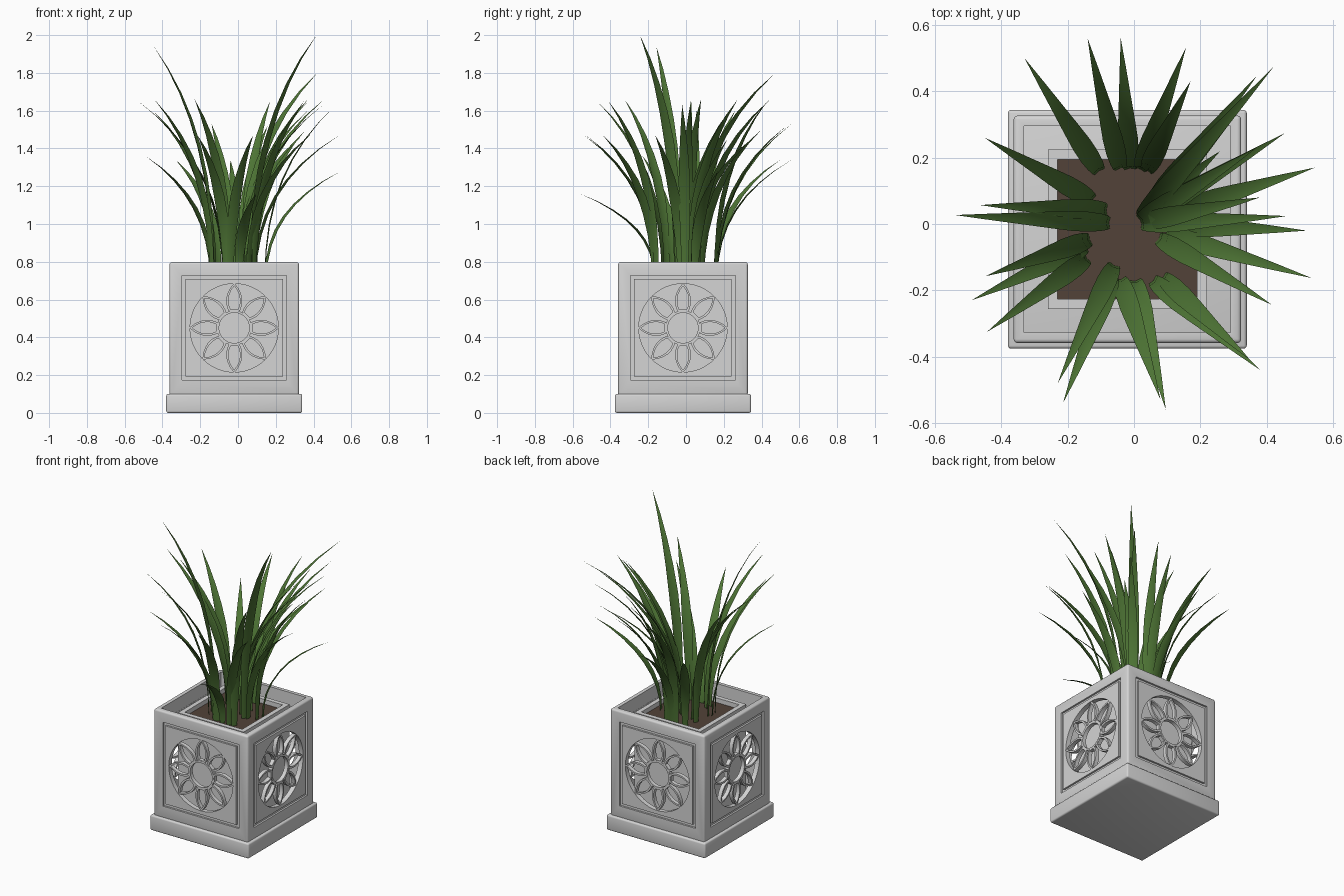
import bpy, bmesh, math
from mathutils import Vector, Matrix

if "Cube" in bpy.data.objects:
    bpy.data.objects.remove(bpy.data.objects["Cube"])

CX, CY = -0.02, -0.016          # planter centre
HALF, WALL, MID = 0.343, 0.032, 0.45


def material(name, rgb):
    m = bpy.data.materials.new(name)
    m.diffuse_color = (*rgb, 1)
    m.use_nodes = True
    m.node_tree.nodes["Principled BSDF"].inputs["Base Color"].default_value = m.diffuse_color
    return m


STONE = material("pale stone", (0.66, 0.66, 0.66))
SOIL = material("brown soil", (0.085, 0.055, 0.04))
LEAF = material("leaf green", (0.075, 0.175, 0.035))


def add(name, mesh, mat):
    ob = bpy.data.objects.new(name, mesh)
    bpy.context.collection.objects.link(ob)
    if mat and not mesh.materials:
        mesh.materials.append(mat)
    return ob


def box(name, hx, hy, z0, z1, mat, bevel=0):
    bm = bmesh.new()
    bmesh.ops.create_cube(bm, size=1)
    for v in bm.verts:
        v.co = (CX + v.co.x * 2 * hx, CY + v.co.y * 2 * hy,
                z0 + (v.co.z + 0.5) * (z1 - z0))
    if bevel:
        bmesh.ops.bevel(bm, geom=bm.edges[:], offset=bevel, segments=3,
                        profile=0.5, affect='EDGES')
    me = bpy.data.meshes.new(name)
    bm.to_mesh(me)
    bm.free()
    return add(name, me, mat)


def hollow(ob, *cutters):
    for c in cutters:
        c.hide_render = True
        mod = ob.modifiers.new("cut", 'BOOLEAN')
        mod.operation, mod.solver, mod.object = 'DIFFERENCE', 'EXACT', c
    dg = bpy.context.evaluated_depsgraph_get()
    me = bpy.data.meshes.new_from_object(ob.evaluated_get(dg))
    ob.modifiers.clear()
    ob.data = me
    for c in cutters:
        bpy.data.objects.remove(c)


def plate(name, outlines, thick):
    """Flat plate from nested closed outlines (even-odd holes)."""
    cu = bpy.data.curves.new(name, 'CURVE')
    cu.dimensions, cu.fill_mode, cu.extrude = '2D', 'BOTH', thick / 2
    for pts in outlines:
        sp = cu.splines.new('POLY')
        sp.points.add(len(pts) - 1)
        for p, (x, y) in zip(sp.points, pts):
            p.co = (x, y, 0, 1)
        sp.use_cyclic_u = True
    tmp = bpy.data.objects.new(name, cu)
    bpy.context.collection.objects.link(tmp)
    dg = bpy.context.evaluated_depsgraph_get()
    me = bpy.data.meshes.new_from_object(tmp.evaluated_get(dg))
    bpy.data.objects.remove(tmp)
    return me


def on_four_sides(name, mesh, thick, recess=0.0):
    for k, side in enumerate(("front", "right", "back", "left")):
        ob = add(f"{side}_{name}", mesh, STONE)
        ob.matrix_world = (Matrix.Translation((CX, CY, 0))
                           @ Matrix.Rotation(k * math.pi / 2, 4, 'Z')
                           @ Matrix.Translation((0, -HALF + recess + thick / 2, MID))
                           @ Matrix.Rotation(math.pi / 2, 4, 'X'))


def square(h):
    return [(-h, -h), (h, -h), (h, h), (-h, h)]


def circle(r, n=48):
    return [(r * math.cos(2 * math.pi * i / n), r * math.sin(2 * math.pi * i / n))
            for i in range(n)]


def petal(profile, ang):
    pts = [(r, w) for r, w in profile] + [(r, -w) for r, w in reversed(profile[:-1])]
    c, s = math.cos(ang), math.sin(ang)
    return [(x * c - y * s, x * s + y * c) for x, y in pts]


# plinth and hollow outer body with a square window on each side
box("plinth", 0.36, 0.36, 0, 0.10, STONE, 0.01)
body = box("outer_body", HALF, HALF, 0.09, 0.798, STONE, 0.012)
hollow(body,
       box("cut_inside", HALF - WALL, HALF - WALL, 0, 1, None),
       box("cut_x", 1, 0.277, MID - 0.277, MID + 0.277, None),
       box("cut_y", 0.277, 1, MID - 0.277, MID + 0.277, None))

# panels: recessed groove strip, pierced panel, flower ring and petals
on_four_sides("groove", plate("groove", [square(0.277), square(0.25)], 0.018), 0.018, 0.012)
on_four_sides("panel", plate("panel", [square(0.258), circle(0.234)], 0.031), 0.031)
on_four_sides("flower_ring", plate("flower_ring", [circle(0.092), circle(0.08)], 0.026), 0.026, 0.003)
OUTER = [(.089, .029), (.105, .036), (.13, .042), (.155, .042), (.18, .036), (.21, .022), (.238, 0)]
INNER = [(.097, .019), (.11, .025), (.13, .030), (.155, .030), (.18, .025), (.203, .014), (.222, 0)]
petals = [petal(p, i * math.pi / 4) for i in range(8) for p in (OUTER, INNER)]
on_four_sides("flower_petals", plate("flower_petals", petals, 0.026), 0.026, 0.004)

# inner pot and soil
pot = box("inner_pot", 0.24, 0.24, 0.09, 0.76, STONE)
hollow(pot, box("cut_pot", 0.21, 0.21, 0.66, 1, None))
box("soil", 0.21, 0.21, 0.65, 0.73, SOIL)

# grass blades: tip x, y, z, root as a fraction of the tip offset, optional root swing
BLADES = [
    (-.33, .50, 1.34, .32), (-.14, .56, 1.53, .30), (-.04, .56, 1.34, .30),
    (.157, .533, 1.52, .30, 10), (.17, .43, 1.65, .36, 8), (.42, .473, 1.80, .05),
    (.37, .446, 1.66, .15), (.455, .274, 1.66, .10), (.37, .23, 1.60, .05),
    (.545, .17, 1.28, .28), (.38, .08, 1.66, .08), (.46, .024, 1.64, .05),
    (.52, -.02, 1.63, .28), (.536, -.163, 1.47, .18), (.416, -.244, 2.0, .18),
    (.38, -.44, 1.47, .31, -22), (.35, -.41, 1.65, .34, -12), (.096, -.56, 1.16, .30, -8),
    (.08, -.53, 1.47, .32, -22), (-.214, -.54, 1.47, .30), (-.23, -.48, 1.66, .26),
    (-.443, -.325, 1.66, .32), (-.49, -.23, 1.36, .30), (-.446, -.157, 1.94, .30),
    (-.54, .027, 1.66, .14), (-.464, .057, 1.60, .20, -20), (-.45, .26, 1.60, .28),
    (.33, .36, 1.46, .08), (.36, .40, 1.50, .22), (.26, .22, 1.45, .2),
]
WIDTH = [.016, .021, .026, .030, .030, .025, .018, .010, 0]
bm = bmesh.new()
N = len(WIDTH) - 1
for tx, ty, tz, k, *swing in BLADES:
    tip = Vector((tx, ty, 0))
    root = Matrix.Rotation(math.radians(sum(swing)), 3, 'Z') @ (tip * k)
    reach = tip - root
    out = reach.normalized()
    side = Vector((-out.y, out.x, 0))
    z0 = 0.72
    rows = []
    for i, w in enumerate(WIDTH):
        t = i / N
        rise = tz - z0
        mid = root + reach * t * t + Vector((0, 0, z0 + rise * (1.25 * t - 0.25 * t * t)))
        tan = reach * 2 * t + Vector((0, 0, rise * (1.25 - 0.5 * t)))
        up = tan.cross(side).normalized()
        if up.dot(out) > 0:
            up = -up
        if w:
            fold = up * w * 0.25
            rows.append([bm.verts.new(mid - side * w + fold), bm.verts.new(mid),
                         bm.verts.new(mid + side * w + fold)])
        else:
            rows.append([bm.verts.new(mid)])
    for a, b in zip(rows, rows[1:]):
        for j in (0, 1):
            if len(b) == 3:
                bm.faces.new((a[j + 1], a[j], b[j], b[j + 1]))
            else:
                bm.faces.new((a[j + 1], a[j], b[0]))
# blades face up and inward
bm.normal_update()
if sum(f.normal.z for f in bm.faces) < 0:
    bmesh.ops.reverse_faces(bm, faces=bm.faces[:])
me = bpy.data.meshes.new("grass_blades")
bm.to_mesh(me)
bm.free()
add("grass_blades", me, LEAF)

# smooth rounded parts, keep edges sharp
for ob in bpy.context.scene.objects:
    ob.select_set(True)
    bpy.context.view_layer.objects.active = ob
bpy.ops.object.shade_smooth_by_angle(angle=math.radians(30))
